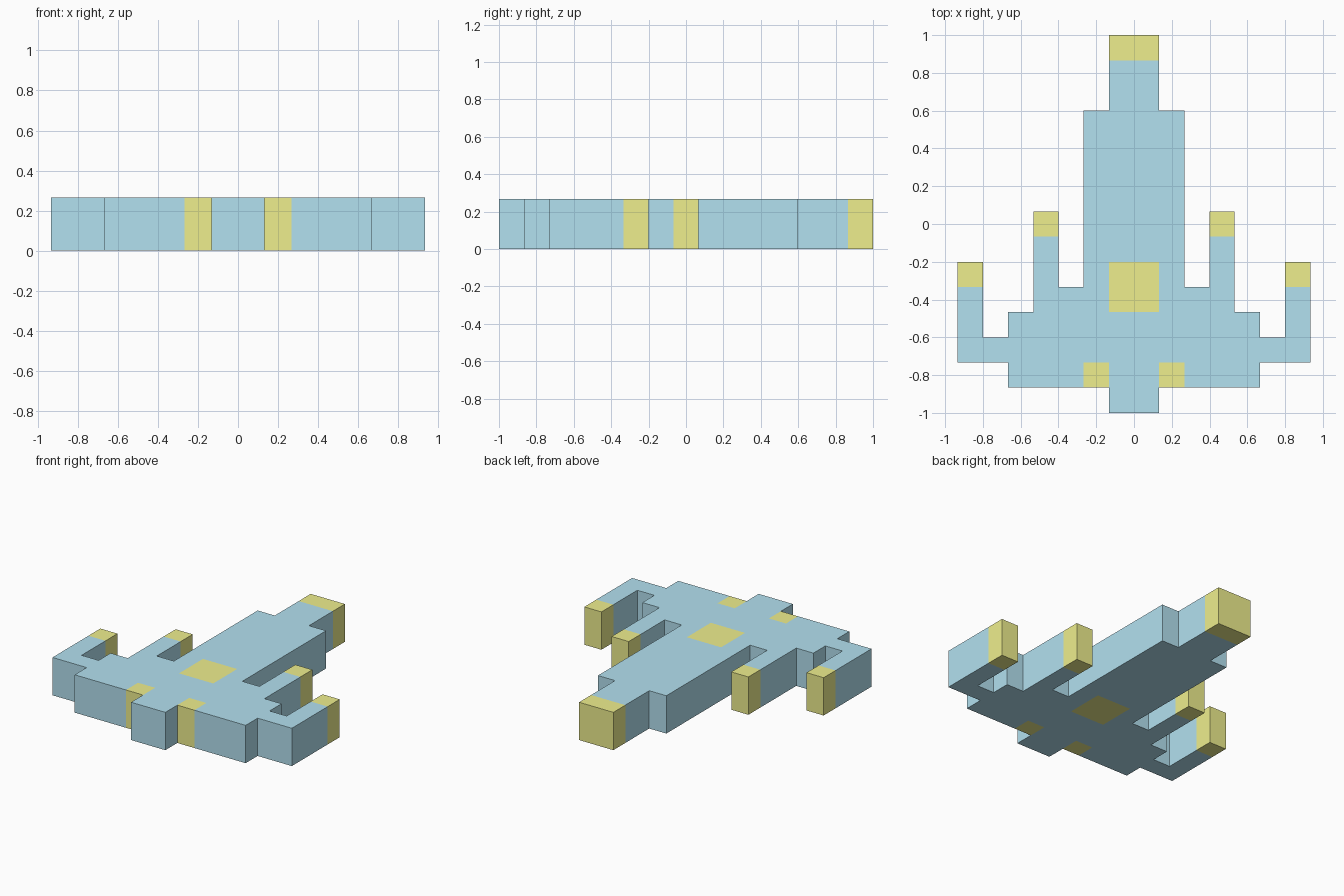
import bpy, bmesh

if "Cube" in bpy.data.objects:
    bpy.data.objects.remove(bpy.data.objects["Cube"])

U = 2 / 15          # one grid cell
HEIGHT = 2 * U      # slab thickness


def material(name, rgb):
    mat = bpy.data.materials.new(name)
    mat.diffuse_color = (*rgb, 1)
    mat.use_nodes = True
    mat.node_tree.nodes["Principled BSDF"].inputs["Base Color"].default_value = mat.diffuse_color
    return mat


BLUE = material("blue", (0.45, 0.75, 0.87))
YELLOW = material("yellow", (0.86, 0.86, 0.27))


def mirrored_slab(name, outline, mat):
    """Extrude a right-half outline (in cells, y counted from the tail) and mirror it in x."""
    bm = bmesh.new()
    base = bm.faces.new([bm.verts.new((x * U, y * U - 1, 0)) for x, y in outline])
    top = bmesh.ops.extrude_face_region(bm, geom=[base], use_keep_orig=True)["geom"]
    bmesh.ops.translate(bm, vec=(0, 0, HEIGHT),
                        verts=[g for g in top if isinstance(g, bmesh.types.BMVert)])
    # open the centre plane so both halves weld into one solid
    seam = [f for f in bm.faces if all(abs(v.co.x) < 1e-6 for v in f.verts)]
    bmesh.ops.recalc_face_normals(bm, faces=bm.faces)
    bmesh.ops.delete(bm, geom=seam, context="FACES")
    mesh = bpy.data.meshes.new(name)
    bm.to_mesh(mesh)
    bm.free()
    mesh.materials.append(mat)
    obj = bpy.data.objects.new(name, mesh)
    bpy.context.collection.objects.link(obj)
    mirror = obj.modifiers.new("mirror", "MIRROR")
    mirror.use_axis[0] = True
    mirror.use_mirror_merge = True
    return obj


def block(x0, x1, y0, y1):
    return [(x0, y0), (x1, y0), (x1, y1), (x0, y1)]


# Hull with wings and gun arms, leaving gaps for the yellow inserts
mirrored_slab("hull", [
    (0, 0), (1, 0), (1, 2), (2, 2), (2, 1), (5, 1), (5, 2), (7, 2),   # tail, engine gap, wing
    (7, 5), (6, 5), (6, 3), (5, 3), (5, 4), (4, 4),                   # outer arm
    (4, 7), (3, 7), (3, 5), (2, 5),                                   # inner arm
    (2, 12), (1, 12), (1, 14), (0, 14),                               # fuselage and nose
    (0, 6), (1, 6), (1, 4), (0, 4),                                   # cockpit gap
], BLUE)

# Yellow inserts and tips
for name, cells in {
    "nose_tip": (0, 1, 14, 15),
    "cockpit": (0, 1, 4, 6),
    "engines": (1, 2, 1, 2),
    "inner_arm_tips": (3, 4, 7, 8),
    "outer_arm_tips": (6, 7, 5, 6),
}.items():
    mirrored_slab(name, block(*cells), YELLOW)
